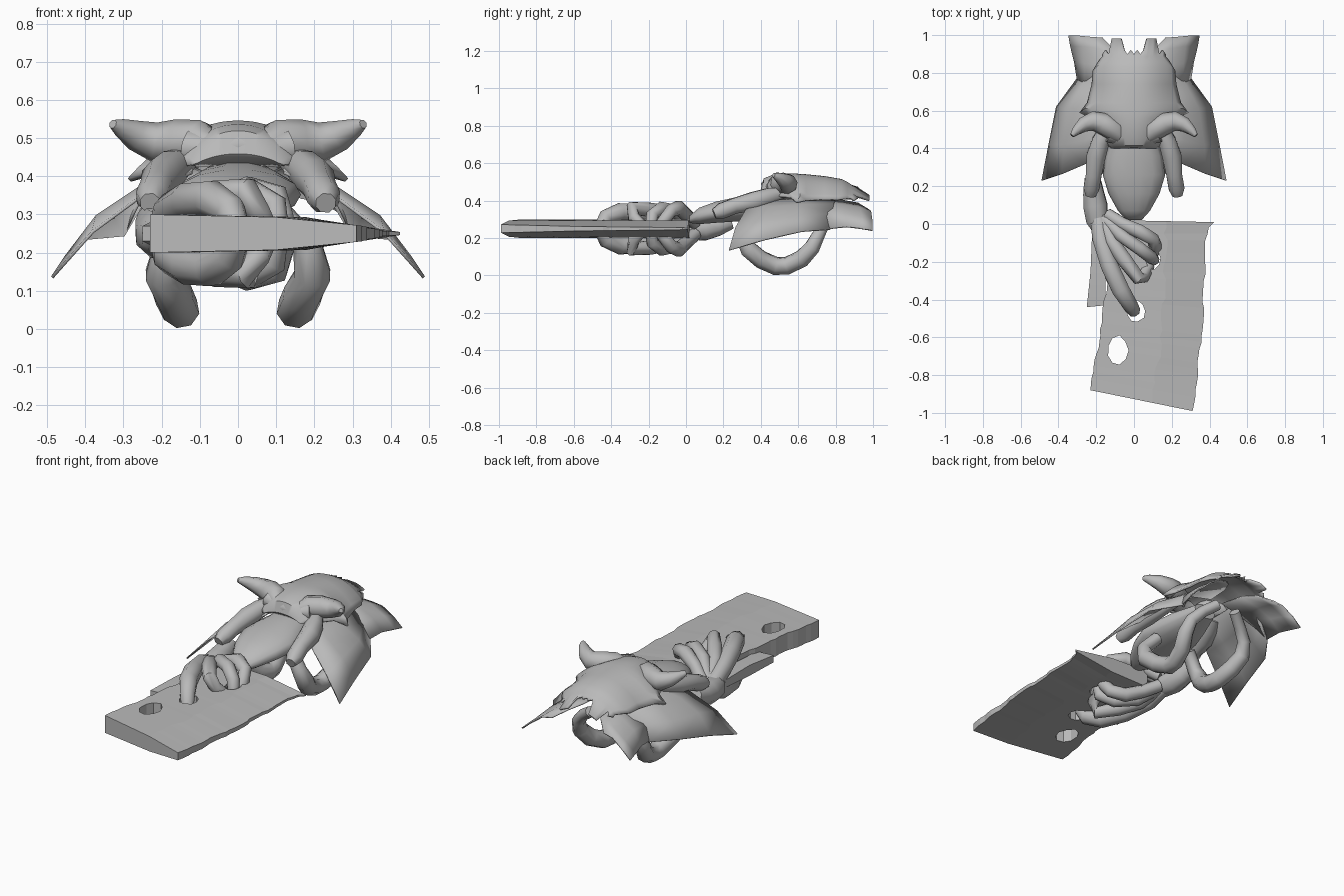
import bpy, bmesh, math, random
from mathutils import Vector

random.seed(4)
grey = bpy.data.materials.new("stone grey")
grey.diffuse_color = (0.49, 0.49, 0.49, 1)


def loft(name, rings, closed=True, mirror=False, thick=0.0, angle=45):
    """Skin equal-length rings; open sheets may be given a thickness."""
    bm = bmesh.new()
    vs = [[bm.verts.new(p) for p in r] for r in rings]
    n = len(rings[0])
    for a, b in zip(vs, vs[1:]):
        for i in range(n if closed else n - 1):
            j = (i + 1) % n
            bm.faces.new((a[i], a[j], b[j], b[i]))
    if closed:
        bm.faces.new(vs[0])
        bm.faces.new(vs[-1])
    bmesh.ops.recalc_face_normals(bm, faces=bm.faces[:])
    me = bpy.data.meshes.new(name)
    bm.to_mesh(me)
    bm.free()
    ob = bpy.data.objects.new(name, me)
    bpy.context.collection.objects.link(ob)
    me.materials.append(grey)
    if thick:
        m = ob.modifiers.new("thickness", 'SOLIDIFY')
        m.thickness, m.offset = thick, 0
    if mirror:
        m = ob.modifiers.new("mirror", 'MIRROR')
        m.use_mirror_merge = False
    if angle:
        bpy.ops.object.select_all(action='DESELECT')
        ob.select_set(True)
        bpy.context.view_layer.objects.active = ob
        bpy.ops.object.shade_smooth_by_angle(angle=math.radians(angle))
    return ob


def tube(name, path, mirror=False, sides=8):
    """Round limb through points (x, y, z, radius)."""
    pts = [Vector(p[:3]) for p in path]
    u, rings = Vector((0.3, 0.2, 1)), []
    for i, p in enumerate(pts):
        t = (pts[min(i + 1, len(pts) - 1)] - pts[max(i - 1, 0)]).normalized()
        u = (u - t * u.dot(t)).normalized()
        v = t.cross(u)
        r = path[i][3]
        rings.append([p + r * (u * math.cos(k * math.tau / sides) + v * math.sin(k * math.tau / sides))
                      for k in range(sides)])
    return loft(name, rings, mirror=mirror, angle=55)


def lerp(table, t):
    """Interpolate rows whose first value is the key."""
    for a, b in zip(table, table[1:]):
        if t <= b[0]:
            f = max(0, (t - a[0]) / (b[0] - a[0]))
            return [p + (q - p) * f for p, q in zip(a[1:], b[1:])]
    return table[-1][1:]


# Slab blade: thick left side, bevelled right edge, skewed front end
# key s, left x, left y, bevel x, edge x, edge y, edge half thickness
plan = [(0, -0.23, -0.88, 0.10, 0.31, -0.99, 0.022), (0.4, -0.17, -0.52, 0.15, 0.36, -0.58, 0.012),
        (0.95, -0.11, -0.03, 0.17, 0.385, -0.03, 0.006), (1, -0.08, 0.02, 0.17, 0.425, 0.01, 0.004)]
rings = []
for k in range(29):
    lx, ly, bx, ex, ey, h = lerp(plan, k / 28)
    j = random.uniform(-0.007, 0.007) if 0 < k < 28 else 0
    mx = bx + j * 2
    my = ly + (ey - ly) * (mx - lx) / (ex - lx)
    rings.append([(lx + j, ly, 0.3), (mx, my, 0.293), (ex - j, ey, 0.25 + h),
                  (ex - j, ey, 0.25 - h), (mx, my, 0.207), (lx + j, ly, 0.2)])
blade = loft("blade", rings, angle=0)

# Ragged holes through the blade
for x, y, rx, ry in [(-0.085, -0.67, 0.055, 0.075), (0.01, -0.46, 0.052, 0.06), (0.1, -0.18, 0.04, 0.06)]:
    ring = [(x + rx * random.uniform(0.88, 1.1) * math.cos(a * math.tau / 9),
             y + ry * random.uniform(0.88, 1.1) * math.sin(a * math.tau / 9)) for a in range(9)]
    cut = loft("hole_cutter", [[(p, q, z) for p, q in ring] for z in (0.1, 0.4)], angle=0)
    cut.hide_render = True
    cut.hide_set(True)
    m = blade.modifiers.new("hole", 'BOOLEAN')
    m.operation, m.object, m.solver = 'DIFFERENCE', cut, 'EXACT'

# Fingers gripping the blade, above and below
fingers = [
    [(-0.19, 0.04, 0.26, .045), (-0.175, -0.08, 0.31, .048), (-0.13, -0.22, 0.335, .05),
     (-0.07, -0.35, 0.34, .05), (-0.02, -0.43, 0.31, .042), (0, -0.46, 0.25, .035)],
    [(-0.17, 0.03, 0.27, .035), (-0.12, -0.09, 0.33, .04), (-0.05, -0.19, 0.35, .042),
     (0.025, -0.29, 0.36, .036), (0.05, -0.28, 0.31, .034), (0.08, -0.22, 0.25, .03)],
    [(-0.15, 0.02, 0.28, .035), (-0.07, -0.06, 0.345, .036), (0.03, -0.13, 0.36, .036),
     (0.095, -0.18, 0.325, .034), (0.105, -0.19, 0.25, .03)],
    [(-0.14, 0.05, 0.28, .035), (-0.06, 0.0, 0.325, .036), (0.03, -0.04, 0.362, .04),
     (0.1, -0.08, 0.345, .036), (0.115, -0.12, 0.29, .034), (0.105, -0.15, 0.25, .03)]]
for f in fingers:
    tube("upper_finger", f)
    tube("lower_finger", [(x, y, 0.5 - z, r) for x, y, z, r in f])

# Wrist, forearm and flat thumb spur on the left
tube("wrist", [(-0.17, -0.05, .25, .04), (-0.195, 0.02, .25, .062), (-0.205, 0.1, .25, .068),
               (-0.215, 0.17, .265, .058), (-0.22, 0.24, .29, .045)])
loft("thumb_spur", [[(-0.16, 0, .28), (-0.22, 0, .27), (-0.22, 0, .23), (-0.16, 0, .22)],
                    [(-0.15, -.25, .28), (-0.23, -.25, .28), (-0.23, -.25, .22), (-0.15, -.25, .22)],
                    [(-0.15, -.43, .27), (-0.25, -.44, .27), (-0.25, -.44, .23), (-0.15, -.43, .23)]])

# Upper arms, left and right
tube("upper_arm", [(0.14, 0.52, .44, .035), (0.175, 0.44, .42, .05), (0.2, 0.36, .395, .055),
                   (0.213, 0.26, .372, .045), (0.225, 0.19, .345, .045), (0.23, 0.15, .33, .028)], True)

# Tapered body under the brow
body = [(0.02, .04, .30, .02), (0.07, .085, .318, .045), (0.16, .135, .338, .058), (0.26, .165, .352, .066),
        (0.36, .15, .362, .068), (0.46, .12, .375, .065), (0.6, .07, .39, .04)]
loft("body", [[(w * math.cos(a * math.tau / 14), y, z + h * math.sin(a * math.tau / 14)) for a in range(14)]
              for y, w, z, h in body], angle=60)

# Curved legs hanging below
tube("hanging_leg", [(0.11, 0.33, .3, .035), (0.18, 0.30, .22, .04), (0.195, 0.335, .14, .05),
                     (0.165, 0.40, .085, .05), (0.15, 0.48, .05, .05), (0.155, 0.54, .052, .048),
                     (0.175, 0.62, .09, .048), (0.2, 0.675, .15, .044), (0.185, 0.71, .22, .036),
                     (0.13, 0.74, .28, .032), (0.06, 0.78, .33, .03)], True)

# Domed head shield with steep brow face, side spikes and a toothed, two-pronged rear rim
shield = [(0.43, .11, .432, .43), (0.405, .12, .46, .43), (0.42, .14, .515, .43), (0.46, .17, .53, .425),
          (0.56, .22, .54, .415), (0.61, .285, .537, .39), (0.64, .245, .535, .40), (0.74, .22, .525, .405),
          (0.83, .215, .51, .405), (0.86, .185, .495, .41), (0.885, .165, .478, .41)]
cols = 21
rows = []
for y, w, top, rim in shield:
    row = []
    for k in range(cols):
        s = 2 * k / (cols - 1) - 1
        row.append((w * s, y - 0.02 * (abs(s) > 0.95 and y in (.61, .83)), rim + (top - rim) * (1 - abs(s) ** 2.2)))
    rows.append(row)
rim_row = []
for k, (x, y, z) in enumerate(rows[-1]):
    prong = 0.06 < abs(x) < 0.12
    rim_row.append((x, 0.98 if prong else y + (0.035 if k % 2 else 0.012), z - (0.045 if prong else 0.01)))
rows.append(rim_row)
loft("head_shield", rows, closed=False, thick=0.012, angle=50)

# Brow ridge and horns
tube("brow_ridge", [(-0.13, .48, .475, .05), (-0.06, .45, .462, .036), (0, .445, .48, .045),
                    (0.06, .45, .462, .036), (0.13, .48, .475, .05)])
tube("horn", [(0.06, .455, .475, .035), (0.1, .495, .49, .058), (0.16, .53, .49, .06),
              (0.22, .545, .49, .052), (0.27, .525, .508, .04), (0.31, .49, .528, .024),
              (0.328, .468, .537, .012)], True)

# Large drooping side leaves
loft("side_leaf", [
    [(.12, .42, .41), (.25, .32, .35), (.38, .265, .255), (.487, .23, .135)],
    [(.12, .50, .425), (.265, .44, .365), (.37, .42, .295), (.45, .42, .19)],
    [(.12, .62, .425), (.25, .60, .375), (.34, .61, .315), (.41, .62, .235)],
    [(.09, .80, .41), (.18, .79, .38), (.25, .78, .33), (.30, .77, .245)]],
    closed=False, mirror=True, thick=0.008, angle=60)

# Rear leaves
loft("rear_leaf", [
    [(.04, .70, .41), (.18, .70, .375), (.26, .72, .33), (.30, .77, .25)],
    [(.06, .84, .40), (.18, .84, .375), (.26, .85, .33), (.315, .86, .26)],
    [(.10, .92, .385), (.19, .93, .36), (.27, .94, .31), (.335, .94, .25)],
    [(.165, .985, .345), (.225, .99, .335), (.29, .997, .29), (.345, .998, .24)]],
    closed=False, mirror=True, thick=0.008, angle=60)
